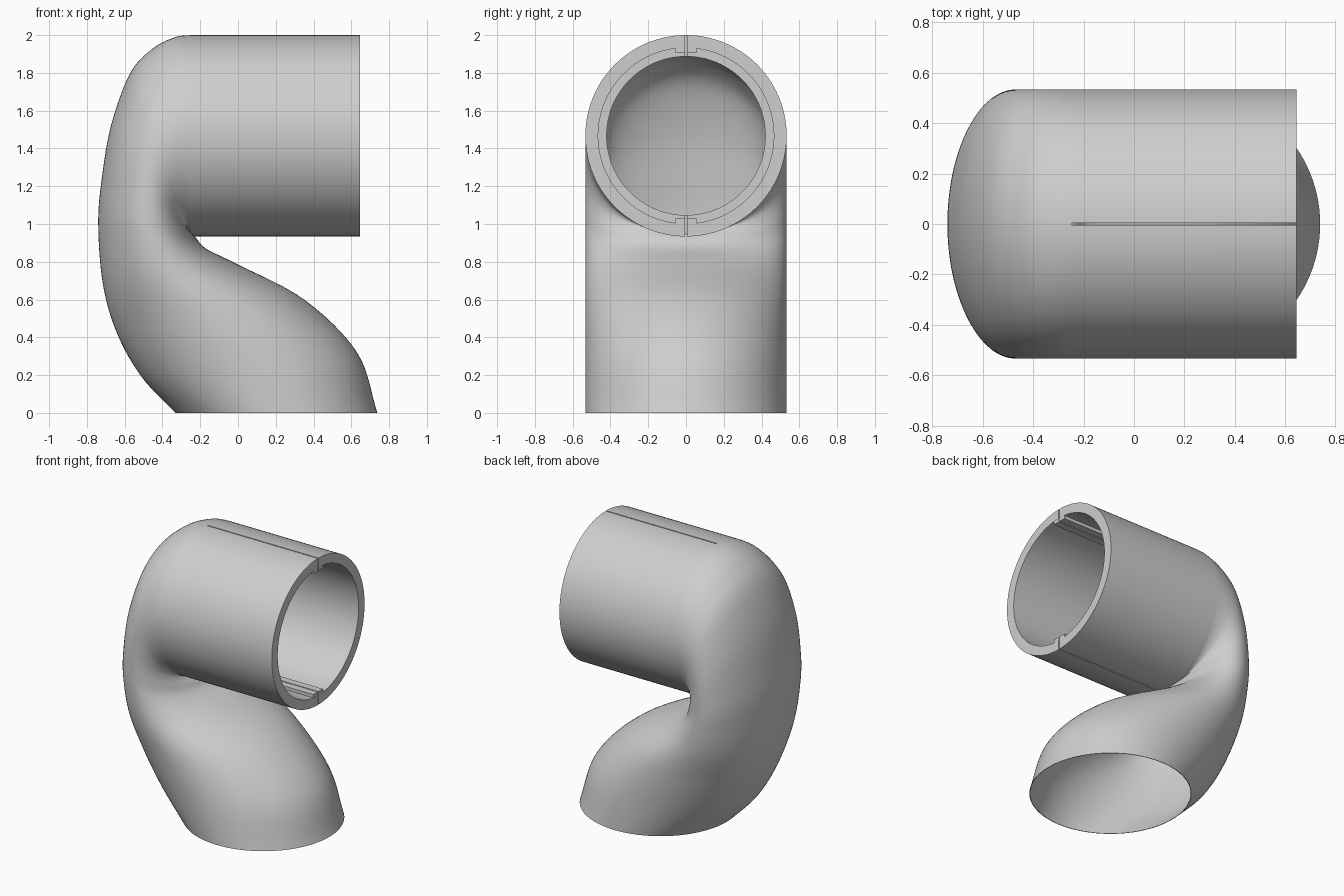
import bpy, bmesh, math
from mathutils import Vector

if "Cube" in bpy.data.objects:
    bpy.data.objects.remove(bpy.data.objects["Cube"])

SEG, AXIS_Z, RADIUS, BORE, SOCKET = 112, 1.467, 0.533, 0.42, 0.465
MOUTH, STEP, BEND = 0.645, -0.05, -0.25

grey = bpy.data.materials.new("plain grey")
grey.use_nodes = True
grey.diffuse_color = (0.62, 0.62, 0.62, 1)
grey.node_tree.nodes["Principled BSDF"].inputs["Base Color"].default_value = (0.62, 0.62, 0.62, 1)


def add_object(name, bm):
    bmesh.ops.recalc_face_normals(bm, faces=bm.faces)
    mesh = bpy.data.meshes.new(name)
    bm.to_mesh(mesh)
    bm.free()
    mesh.materials.append(grey)
    obj = bpy.data.objects.new(name, mesh)
    bpy.context.collection.objects.link(obj)
    return obj


def box(name, lo, hi):
    bm = bmesh.new()
    bmesh.ops.create_cube(bm, size=1)
    for v in bm.verts:
        v.co = [l + (c + 0.5) * (h - l) for c, l, h in zip(v.co, lo, hi)]
    return add_object(name, bm)


def rod(name, x, z, r, y0, y1):
    bm = bmesh.new()
    bmesh.ops.create_cone(bm, cap_ends=True, segments=32, radius1=r, radius2=r, depth=y1 - y0)
    for v in bm.verts:
        v.co = (x + v.co.x, (y0 + y1) / 2 + v.co.z, z + v.co.y)
    return add_object(name, bm)


def loft(name, rings, closed):
    """Skin over elliptical rings: centre (x, z), half axis (x, z), half width in y"""
    bm = bmesh.new()
    loops = []
    for centre, half, width in rings:
        loop = []
        for k in range(SEG):
            ang = math.tau * k / SEG
            p = centre + half * math.cos(ang)
            loop.append(bm.verts.new((p.x, width * math.sin(ang), p.y)))
        loops.append(loop)
    if closed:
        loops.append(loops[0])
    for la, lb in zip(loops, loops[1:]):
        for k in range(SEG):
            j = (k + 1) % SEG
            bm.faces.new((la[k], la[j], lb[j], lb[k]))
    return add_object(name, bm)


def smooth_path(points, steps):
    """Catmull-Rom curve through the points"""
    pts = [Vector(p) for p in points]
    pts = [2 * pts[0] - pts[1]] + pts + [2 * pts[-1] - pts[-2]]
    out = []
    for a, b, c, d in zip(pts, pts[1:], pts[2:], pts[3:]):
        for i in range(steps):
            t = i / steps
            out.append(0.5 * (2 * b + (c - a) * t + (2 * a - 5 * b + 4 * c - d) * t * t
                              + (3 * b - a - 3 * c + d) * t ** 3))
    return out + [pts[-2]]


def tube_ring(x, r):
    return Vector((x, AXIS_Z)), Vector((0, r)), r


def bend_ring(a, b, wall):
    half = (a - b) / 2
    return (a + b) / 2, half * (1 - wall / half.length), RADIUS - wall


def shade(obj):
    bpy.ops.object.select_all(action="DESELECT")
    bpy.context.view_layer.objects.active = obj
    obj.select_set(True)
    bpy.ops.object.shade_smooth_by_angle(angle=math.radians(35))


# Curved body: outside from the tube down to the base, then back up inside
outer_rail = [(BEND, 2.0), (-.33, 1.99), (-.45, 1.93), (-.57, 1.8), (-.67, 1.53), (-.72, 1.25),
              (-.74, 1.0), (-.715, .68), (-.64, .42), (-.51, .19), (-.33, 0)]
inner_rail = [(BEND, .934), (-.254, .936), (-.257, .94), (-.258, .945), (-.25, .95), (-.225, .93),
              (-.17, .87), (-.01, .79), (.35, .6), (.63, .32), (.738, 0)]
sections = list(zip(smooth_path(outer_rail, 8), smooth_path(inner_rail, 8)))
n = len(sections) - 1
rings = [bend_ring(a, b, 0) for a, b in sections]
for i in range(n, -1, -1):
    wall = 0.004 + (RADIUS - BORE - 0.004) * (1 - i / n)
    rings.append(bend_ring(*sections[i], wall))
shade(loft("curved_body", rings, False))

# Straight sleeve with a wider socket at the mouth
sleeve = loft("sleeve", [tube_ring(BEND, RADIUS), tube_ring(MOUTH, RADIUS), tube_ring(MOUTH, SOCKET),
                         tube_ring(STEP, SOCKET), tube_ring(STEP, BORE), tube_ring(BEND, BORE)], True)

# Clamp slits and blind screw holes, above and below the tube axis
cutters = []
for side, label in ((1, "top"), (-1, "bottom")):
    zs = sorted((AXIS_Z + side * 0.38, AXIS_Z + side * 0.56))
    cutters.append(box(label + "_slit_cutter", (BEND + .004, -.004, zs[0]), (0.7, .004, zs[1])))
    cutters.append(rod(label + "_screw_cutter", -.15, AXIS_Z + side * 0.472, 0.049, -.12, 0.6))

bpy.context.view_layer.objects.active = sleeve
for cutter in cutters:
    cutter.hide_render = True
    mod = sleeve.modifiers.new(cutter.name, "BOOLEAN")
    mod.operation, mod.solver, mod.object = "DIFFERENCE", "EXACT", cutter
    bpy.ops.object.modifier_apply(modifier=mod.name)
for cutter in cutters:
    bpy.data.objects.remove(cutter)
shade(sleeve)

# Locking keys on both sides of each slit, inside the socket
for side, label in ((1, "top"), (-1, "bottom")):
    zs = sorted((AXIS_Z + side * 0.438, AXIS_Z + side * 0.475))
    for y, hand in ((-.055, "front"), (.004, "back")):
        box(f"{label}_{hand}_key", (STEP, y, zs[0]), (MOUTH - .001, y + .051, zs[1]))
